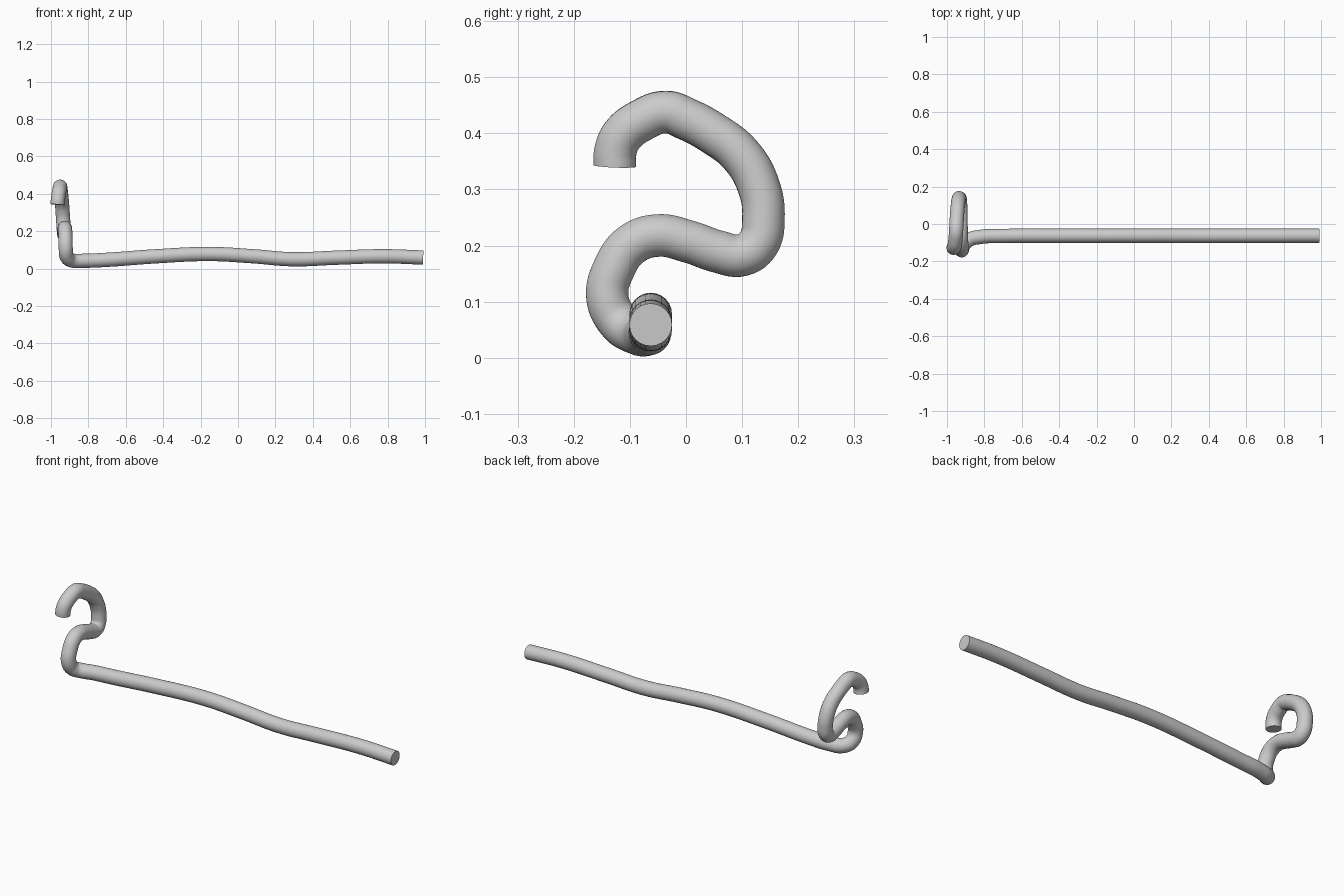
import bpy, math

# Centreline: long wavy shaft, then the curled hook
shaft = [(0.99, -0.063, 0.059), (0.78, -0.063, 0.066), (0.52, -0.063, 0.058),
         (0.29, -0.063, 0.050), (0.08, -0.063, 0.066), (-0.15, -0.063, 0.078),
         (-0.45, -0.063, 0.065), (-0.70, -0.064, 0.047), (-0.82, -0.069, 0.042)]
hook = [(-0.885, -0.086, 0.043), (-0.914, -0.117, 0.061), (-0.921, -0.140, 0.107),
        (-0.922, -0.127, 0.162), (-0.924, -0.097, 0.202), (-0.926, -0.050, 0.218),
        (-0.927, 0.005, 0.207), (-0.928, 0.058, 0.189), (-0.929, 0.099, 0.183),
        (-0.931, 0.128, 0.203), (-0.934, 0.138, 0.248), (-0.938, 0.129, 0.307),
        (-0.942, 0.097, 0.362), (-0.946, 0.050, 0.399), (-0.949, 0.000, 0.426),
        (-0.951, -0.035, 0.438), (-0.954, -0.078, 0.424), (-0.959, -0.114, 0.396),
        (-0.963, -0.126, 0.367), (-0.965, -0.127, 0.342)]
path = shaft + hook

# Round bar swept along the centreline
curve = bpy.data.curves.new("hooked_rod", 'CURVE')
curve.dimensions = '3D'
curve.bevel_depth = 0.038
curve.bevel_resolution = 10
curve.resolution_u = 8
curve.use_fill_caps = True
spline = curve.splines.new('BEZIER')
spline.bezier_points.add(len(path) - 1)
for bp, co in zip(spline.bezier_points, path):
    bp.co = co
    bp.handle_left_type = bp.handle_right_type = 'AUTO'
rod = bpy.data.objects.new("hooked_rod", curve)
bpy.context.collection.objects.link(rod)

# Mesh with crisp end caps
bpy.context.view_layer.objects.active = rod
rod.select_set(True)
bpy.ops.object.convert(target='MESH')
bpy.ops.object.shade_smooth_by_angle(angle=math.radians(40))
